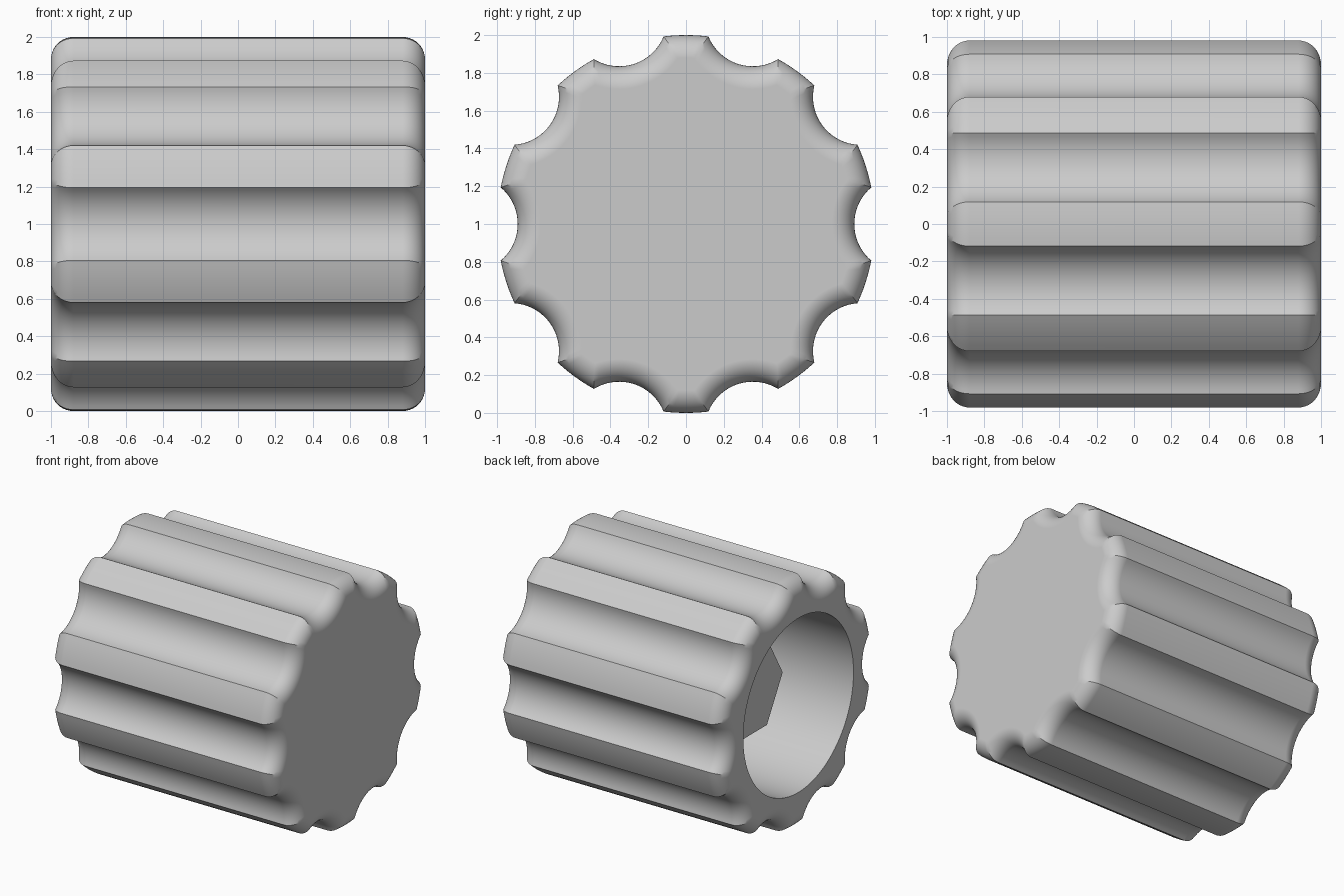
import bpy
import bmesh
from math import pi, sin, cos, acos, atan2, sqrt
from mathutils import Matrix

if "Cube" in bpy.data.objects:
    bpy.data.objects.remove(bpy.data.objects["Cube"], do_unlink=True)

LOBES = 10
RADIUS = 1.0          # tip radius of the grip lobes
FLUTE_R = 0.254       # radius of each scooped flute
FLUTE_C = 1.145       # distance of flute centres from the axis
FILLET = 0.12         # rounding of both end rims
BORE_R = 0.70
FLOOR_X = 0.75        # inner end of the bore
LOBE_SEG, FLUTE_SEG, FILLET_SEG = 6, 18, 10

grey = bpy.data.materials.new("plain_grey")
grey.use_nodes = True
colour = (0.6, 0.6, 0.6, 1)
grey.diffuse_color = colour
grey.node_tree.nodes["Principled BSDF"].inputs["Base Color"].default_value = colour


def fluted_outline(inset):
    """Grip cross-section as (y, z) points, shrunk evenly by inset."""
    tip, scoop = RADIUS - inset, FLUTE_R + inset
    step = 2 * pi / LOBES
    half_flute = acos((FLUTE_C**2 + tip**2 - scoop**2) / (2 * FLUTE_C * tip))
    half_lobe = step / 2 - half_flute
    # half the sweep of the flute arc about its own centre
    sweep = atan2(tip * sin(half_flute), FLUTE_C - tip * cos(half_flute))
    points = []
    for k in range(LOBES):
        mid = k * step
        for i in range(LOBE_SEG):
            a = mid - half_lobe + 2 * half_lobe * i / LOBE_SEG
            points.append((tip * sin(a), tip * cos(a)))
        axis = mid + step / 2
        for i in range(FLUTE_SEG):
            b = -sweep + 2 * sweep * i / FLUTE_SEG
            out, side = FLUTE_C - scoop * cos(b), scoop * sin(b)
            points.append((out * sin(axis) + side * cos(axis),
                           out * cos(axis) - side * sin(axis)))
    return points


def finish(name, bm):
    bmesh.ops.recalc_face_normals(bm, faces=bm.faces)
    mesh = bpy.data.meshes.new(name)
    bm.to_mesh(mesh)
    bm.free()
    mesh.materials.append(grey)
    obj = bpy.data.objects.new(name, mesh)
    obj.location.z = RADIUS
    bpy.context.collection.objects.link(obj)
    bpy.ops.object.select_all(action='DESELECT')
    obj.select_set(True)
    bpy.context.view_layer.objects.active = obj
    bpy.ops.object.shade_smooth_by_angle(angle=pi / 6)
    normals = obj.modifiers.new("clean_normals", 'WEIGHTED_NORMAL')
    normals.keep_sharp = True
    return obj


# Fluted grip: bore wall, open rim, rounded outside and closed end in one loft
bm = bmesh.new()


def add_ring(x, points):
    return [bm.verts.new((x, y, z)) for y, z in points]


rim = fluted_outline(FILLET)
bore = [(BORE_R * y / sqrt(y * y + z * z), BORE_R * z / sqrt(y * y + z * z))
        for y, z in rim]
rings = [add_ring(FLOOR_X, bore), add_ring(-1, bore)]
fillet = [i * pi / 2 / FILLET_SEG for i in range(FILLET_SEG + 1)]
for t in reversed(fillet):
    rings.append(add_ring(-1 + FILLET * (1 - sin(t)),
                          fluted_outline(FILLET * (1 - cos(t)))))
for t in fillet:
    rings.append(add_ring(1 - FILLET * (1 - sin(t)),
                          fluted_outline(FILLET * (1 - cos(t)))))
for a, b in zip(rings, rings[1:]):
    for i in range(len(a)):
        bm.faces.new((a[i - 1], a[i], b[i], b[i - 1]))
bm.faces.new(rings[0])
bm.faces.new(rings[-1])
finish("fluted_grip", bm)

# Hexagonal post standing inside the bore
bm = bmesh.new()
post_front = -0.58
length = FLOOR_X - post_front
bmesh.ops.create_cone(
    bm, cap_ends=True, segments=6, radius1=0.4, radius2=0.4, depth=length,
    matrix=Matrix.Translation((post_front + length / 2, 0, 0))
    @ Matrix.Rotation(pi / 2, 4, 'Y'))
finish("hex_post", bm)
